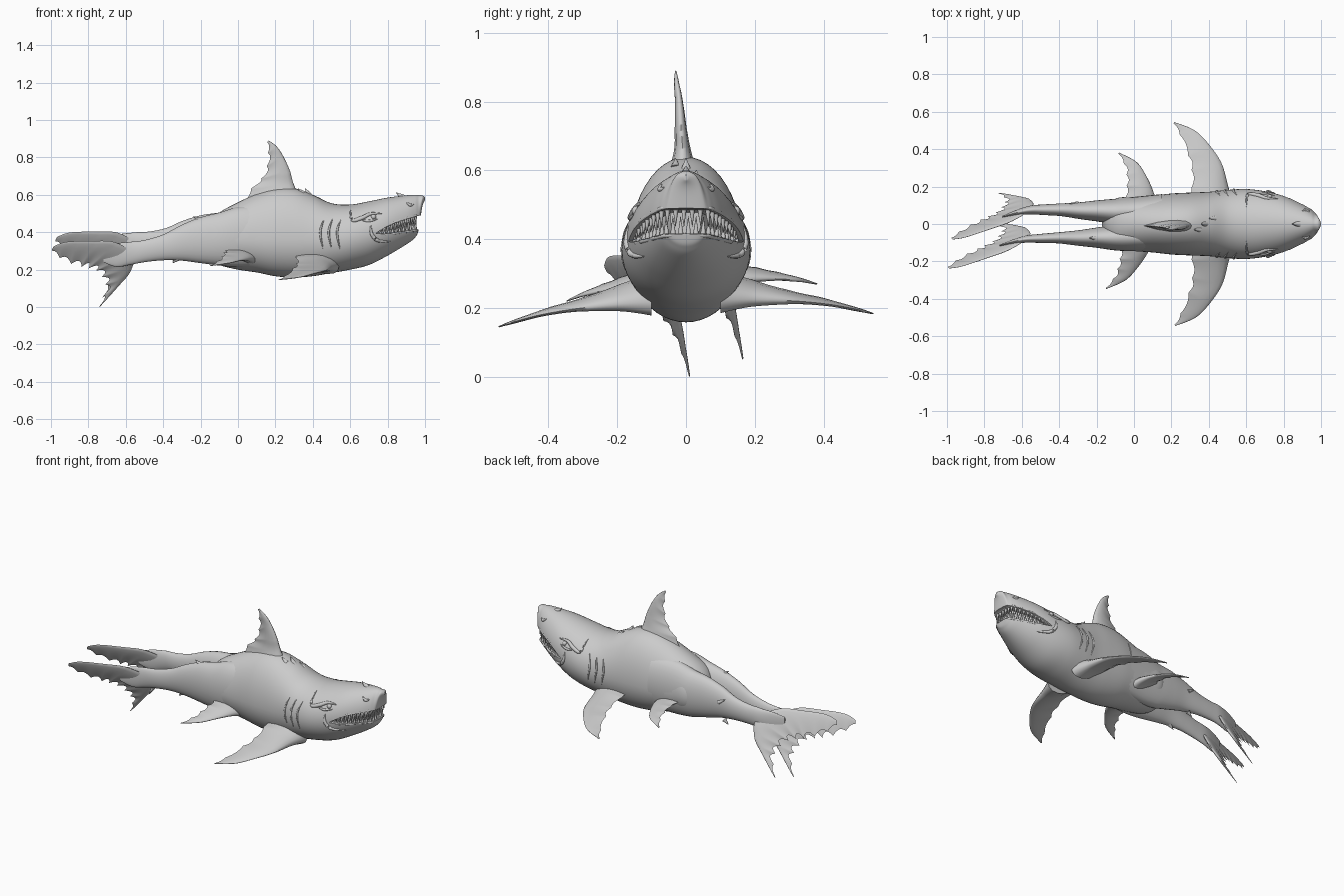
import bpy, bmesh, math
from mathutils import Vector

if "Cube" in bpy.data.objects:
    bpy.data.objects.remove(bpy.data.objects["Cube"])


def spline(pts, n):
    """Catmull-Rom through tuples of any size, n + 1 samples."""
    out, m = [], len(pts) - 1
    for i in range(n + 1):
        f = i / n * m
        k = min(int(f), m - 1)
        t = f - k
        a, b, c, d = (pts[max(0, min(m, k + j))] for j in (-1, 0, 1, 2))
        out.append(tuple(0.5 * (2 * q + (r - p) * t + (2 * p - 5 * q + 4 * r - s) * t * t
                   + (3 * q - p - 3 * r + s) * t ** 3) for p, q, r, s in zip(a, b, c, d)))
    return out


def finish(name, bm, angle=50):
    bmesh.ops.recalc_face_normals(bm, faces=bm.faces)
    me = bpy.data.meshes.new(name)
    bm.to_mesh(me)
    bm.free()
    ob = bpy.data.objects.new(name, me)
    bpy.context.collection.objects.link(ob)
    smooth(ob, angle)
    return ob


def smooth(ob, angle=50):
    bpy.ops.object.select_all(action='DESELECT')
    ob.select_set(True)
    bpy.context.view_layer.objects.active = ob
    bpy.ops.object.shade_smooth_by_angle(angle=math.radians(angle))


def loft(name, rings, angle=50):
    bm = bmesh.new()
    vs = [[bm.verts.new(p) for p in r] for r in rings]
    n = len(vs[0])
    for a, b in zip(vs, vs[1:]):
        for i in range(n):
            bm.faces.new((a[i], a[(i + 1) % n], b[(i + 1) % n], b[i]))
    bm.faces.new(vs[0])
    bm.faces.new(vs[-1])
    return finish(name, bm, angle)


def egg(x, yc, w, top, bot, mid, n=48):
    """Egg-shaped cross-section with its widest point at height mid."""
    ring = []
    for i in range(n):
        a = 2 * math.pi * i / n
        s = math.sin(a)
        ring.append(Vector((x, yc + w * math.cos(a), mid + s * ((top - mid) if s > 0 else (mid - bot)))))
    return ring


def fin(name, le, te, axis, spikes=0, amp=0.0, n=60):
    """Blade between a leading edge (x, y, z, half thickness) and a trailing edge."""
    rings, axis = [], Vector(axis)
    for i, (l, t) in enumerate(zip(spline(le, n), spline(te, n))):
        a, b, u = Vector(l[:3]), Vector(t[:3]), i / n
        if spikes and (b - a).length > 0.001:
            cusp = 1 - 1.6 * abs(math.sin(math.pi * spikes * u))
            b += (b - a).normalized() * amp * cusp * math.sin(math.pi * u) ** 0.5
        fs = (0.03, 0.12, 0.3, 0.5, 0.75, 0.93)
        h = lambda f: axis * l[3] * 2.6 * math.sqrt(f) * (1 - f)
        rings.append([a] + [a.lerp(b, f) + h(f) for f in fs] + [b]
                     + [a.lerp(b, f) - h(f) for f in reversed(fs)])
    return loft(name, rings, 60)


def cone(bm, base, tip, r):
    d = Vector(tip) - Vector(base)
    m = d.to_track_quat('Z', 'Y').to_matrix().to_4x4()
    m.translation = (Vector(tip) + Vector(base)) / 2
    bmesh.ops.create_cone(bm, cap_ends=True, segments=10, radius1=r, radius2=r * 0.05, depth=d.length, matrix=m)


# Body and head: x, half width, top, bottom, widest height
BODY = [(1.0, .006, .587, .572, .58), (.985, .036, .597, .535, .565), (.965, .064, .598, .41, .47),
        (.945, .08, .6, .37, .46), (.9, .106, .597, .335, .45), (.8, .15, .585, .275, .42),
        (.7, .175, .565, .225, .39), (.6, .187, .548, .2, .37), (.5, .182, .555, .182, .36),
        (.4, .172, .6, .165, .36), (.3, .168, .635, .158, .36), (.2, .163, .635, .165, .36),
        (.1, .152, .605, .185, .36), (0, .145, .56, .2, .36), (-.1, .135, .505, .225, .36),
        (-.15, .07, .45, .26, .36), (-.17, .01, .37, .34, .355)]
DENSE = spline(BODY, 128)
body = loft("body", [egg(s[0], 0, *s[1:]) for s in DENSE])


def skin_y(x, z):
    """Half width of the body at a given x and z."""
    s = min(DENSE, key=lambda q: abs(q[0] - x))
    h = s[2] - s[4] if z > s[4] else s[4] - s[3]
    return s[1] * math.sqrt(max(0, 1 - ((z - s[4]) / h) ** 2))


# Mouth opening cut through the head
upper = spline([(.735, .393), (.79, .427), (.86, .457), (.96, .487)], 20)
lower = spline([(.735, .393), (.79, .392), (.86, .4), (.96, .415)], 20)
profile = upper + [(1.1, .51), (1.1, .43)] + lower[:0:-1]
cutter = loft("mouth_cutter", [[Vector((x, y, z)) for x, z in profile] for y in (-.4, .4)])
cutter.hide_render = True
mod = body.modifiers.new("mouth", 'BOOLEAN')
mod.operation, mod.object, mod.solver = 'DIFFERENCE', cutter, 'EXACT'
bpy.context.view_layer.objects.active = body
bpy.ops.object.modifier_apply(modifier=mod.name)
bpy.data.objects.remove(cutter)
smooth(body, 45)
LINING = [(.925, .045, .53, .39, .46), (.88, .07, .54, .37, .45), (.8, .115, .53, .3, .42),
          (.7, .14, .51, .28, .39), (.62, .08, .48, .3, .38)]
loft("mouth_lining", [egg(s[0], 0, *s[1:]) for s in spline(LINING, 24)])

# Teeth and lips along both jaws
for name, edge, other in (("upper", upper, lower), ("lower", lower, upper)):
    half = [(x - .008, skin_y(x, z) * .93, z, zo - z) for (x, z), (_, zo) in list(zip(edge, other))[1:]]
    path = half + [(x, -y, z, g) for x, y, z, g in reversed(half)]
    acc = [0]
    for p, q in zip(path, path[1:]):
        acc.append(acc[-1] + (Vector(p[:3]) - Vector(q[:3])).length)
    bm = bmesh.new()
    count = 26
    for j in range(count):
        d = acc[-1] * (j + (.5 if name == "upper" else .95)) / (count + .5)
        k = max(i for i in range(len(acc) - 1) if acc[i] <= d)
        f = (d - acc[k]) / (acc[k + 1] - acc[k])
        x, y, z, g = (p + (q - p) * f for p, q in zip(path[k], path[k + 1]))
        cone(bm, (x - .004, y * .97, z - .12 * g), (x, y, z + .72 * g), .0095)
    finish(name + "_teeth", bm)
    cu = bpy.data.curves.new(name + "_lip", 'CURVE')
    cu.dimensions, cu.bevel_depth, cu.bevel_resolution = '3D', .006, 2
    sp = cu.splines.new('POLY')
    sp.points.add(len(path) - 1)
    off = .004 if name == "upper" else -.004
    for pt, p in zip(sp.points, path):
        pt.co = (p[0] + .004, p[1] * 1.03, p[2] + off, 1)
    bpy.context.collection.objects.link(bpy.data.objects.new(name + "_lip", cu))


def ridge(name, pts, r, side):
    """Tapered skin fold following the side of the body (x, z points)."""
    rings, n = [], 24
    line = [Vector((x, side * skin_y(x, z), z)) for x, z in spline(pts, n)]
    for i, p in enumerate(line):
        d = (line[min(i + 1, n)] - line[max(i - 1, 0)]).normalized()
        a = d.orthogonal().normalized()
        b = d.cross(a)
        rr = r * (.15 + math.sin(math.pi * i / n))
        rings.append([p + rr * (a * math.cos(t * math.pi / 4) + b * math.sin(t * math.pi / 4)) for t in range(8)])
    loft(name, rings)


# Eyes, brows, cheek folds and gill folds
for side, tag in ((-1, "near"), (1, "far")):
    bm = bmesh.new()
    bmesh.ops.create_uvsphere(bm, u_segments=16, v_segments=10, radius=.014)
    bmesh.ops.translate(bm, verts=bm.verts, vec=(.725, side * (skin_y(.725, .482) - .004), .482))
    finish("eye_" + tag, bm)
    ridge("brow_" + tag, [(.6, .525), (.61, .465), (.66, .475), (.71, .498), (.77, .5)], .01, side)
    ridge("under_eye_" + tag, [(.66, .465), (.7, .46), (.75, .472)], .006, side)
    ridge("cheek_" + tag, [(.71, .44), (.715, .39), (.75, .355), (.82, .35)], .009, side)
    ridge("nostril_" + tag, [(.9, .56), (.92, .545), (.94, .55)], .007, side)
    for j in range(3):
        x = .53 - j * .045
        ridge(f"gill_{tag}_{j}", [(x + .02, .47), (x, .4), (x + .015, .31)], .005, side)

# Small spines on the neck, snout and belly
bm = bmesh.new()
for x, y, z, dx, dz, r in ((.385, 0, .585, -.025, .05, .022), (.43, .03, .57, -.03, .03, .016),
                           (.35, -.03, .605, -.03, .03, .016), (.88, 0, .585, -.035, .028, .018),
                           (-.32, -.075, .26, -.03, -.025, .014), (-.32, .085, .27, -.03, -.025, .014),
                           (-.3, .11, .38, -.05, .03, .012), (-.2, -.075, .46, -.04, .025, .016)):
    cone(bm, (x, y, z), (x + dx, y, z + dz), r)
finish("spines", bm)

# Dorsal fin
fin("dorsal_fin",
    [(.345, -.01, .55, .055), (.297, -.01, .66, .026), (.277, -.015, .73, .018), (.24, -.02, .81, .012),
     (.205, -.027, .86, .008), (.165, -.03, .89, .002)],
    [(.03, -.01, .55), (.08, -.01, .635), (.135, -.015, .69), (.163, -.02, .76), (.167, -.027, .83),
     (.158, -.03, .885)], (0, 1, 0), 5, .012)

# Paired fins, the near side hanging a little lower
PECT = ([(.54, .1, .225, .06), (.507, .19, .225, .035), (.47, .32, .22, .016), (.405, .42, .21, .01),
         (.325, .5, .195, .006), (.215, .545, .184, .002)],
        [(.29, .1, .29), (.312, .19, .275), (.315, .29, .25), (.295, .37, .232), (.25, .48, .2), (.212, .54, .183)])
PELV = ([(.13, .08, .26, .04), (.108, .16, .28, .025), (.072, .245, .285, .012), (.015, .33, .28, .007),
         (-.08, .382, .27, .002)],
        [(-.05, .08, .32), (-.037, .16, .32), (-.032, .235, .31), (-.042, .31, .29), (-.083, .378, .269)])
for name, (le, te), dx, sy, dz in (("pectoral_fin", PECT, .01, 1, .07), ("pelvic_fin", PELV, -.18, .91, .13)):
    fin(name + "_far", le, te, (0, 0, 1), 5, .008)
    flip = lambda p: (p[0] + dx * p[1], -p[1] * sy, p[2] - dz * p[1]) + p[3:]
    fin(name + "_near", [flip(p) for p in le], [flip(p) for p in te], (0, 0, 1), 5, .008)

# Two tails: x, centre y, half width, top, bottom
TAIL = [(.15, -.06, .08, .55, .22), (.0, -.07, .075, .535, .215), (-.1, -.073, .068, .505, .222),
        (-.2, -.073, .054, .48, .235), (-.3, -.075, .041, .44, .248), (-.4, -.074, .03, .388, .25),
        (-.5, -.077, .024, .358, .24), (-.58, -.081, .019, .348, .225), (-.65, -.095, .012, .34, .215),
        (-.72, -.115, .004, .32, .24)]
CAUDAL = ([(-.985, .325, .002), (-.92, .348, .006), (-.8, .353, .009), (-.66, .347, .012), (-.56, .28, .014),
           (-.575, .19, .012), (-.64, .11, .008), (-.735, .005, .002)],
          [(-.995, .305), (-.935, .265), (-.85, .235), (-.79, .222), (-.735, .2), (-.70, .15), (-.695, .09),
           (-.742, .0)])
for tag, dy, dz, ex in (("near", 0, 0, 0), ("far", .155, .05, .018)):
    def shift(x, y, z):
        k = max(0, min(1, (-.1 - x) / .45))
        return x + ex * k, y + dy, z + dz * k

    rings = []
    for x, y, w, top, bot in spline(TAIL, 60):
        k = max(0, min(1, (-.1 - x) / .45))
        rings.append(egg(x + ex * k, y + dy * (.9 + .1 * k), w * (1 + .2 * k * (dy > 0)), top + dz * k,
                         bot + dz * k, (top + bot) / 2 + dz * k, 28))
    loft("tail_" + tag, rings)
    bend = lambda x, z: shift(x, -.08 + .35 * (x + .6) - .5 * (z - .28), z)
    fin("tail_fin_" + tag, [bend(x, z) + (t,) for x, z, t in CAUDAL[0]],
        [bend(x, z) for x, z in CAUDAL[1]], (.3, .9, .3), 9, .022, 108)
